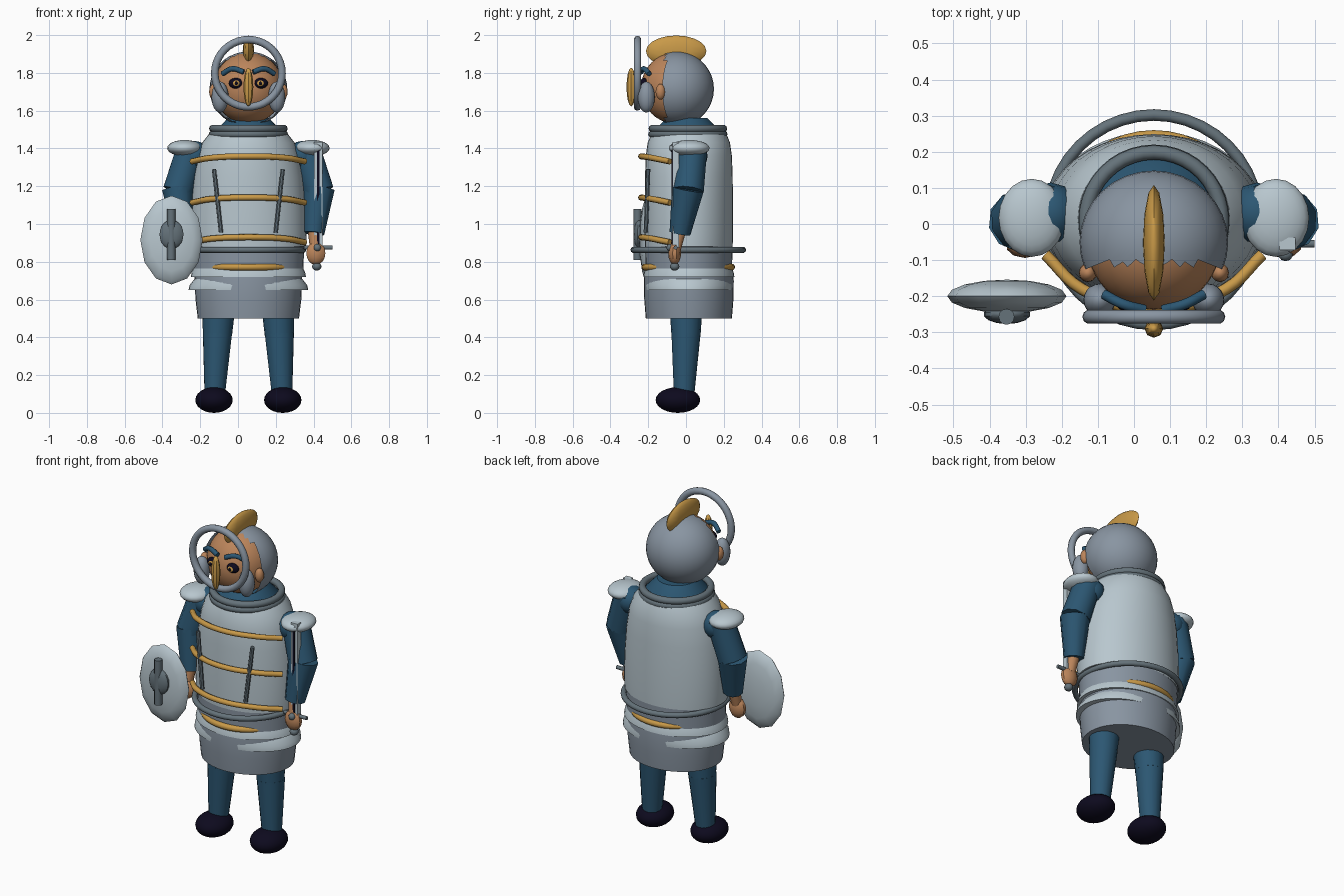
import bpy, bmesh, math
from mathutils import Vector, Matrix

if "Cube" in bpy.data.objects:
    bpy.data.objects.remove(bpy.data.objects["Cube"])

CX = 0.055  # centre line of the figure


def material(name, rgb):
    m = bpy.data.materials.new(name)
    m.diffuse_color = (*rgb, 1)
    m.use_nodes = True
    m.node_tree.nodes["Principled BSDF"].inputs["Base Color"].default_value = m.diffuse_color
    return m


LIGHT = material("light steel", (0.48, 0.57, 0.62))
MID = material("mid steel", (0.25, 0.30, 0.36))
DARK = material("dark steel", (0.13, 0.17, 0.195))
BLUE = material("blue cloth", (0.025, 0.095, 0.17))
SKIN = material("skin", (0.50, 0.235, 0.105))
GOLD = material("gold", (0.58, 0.32, 0.065))
BLACK = material("near black", (0.004, 0.003, 0.013))


def finish(name, bm, mat, angle=40):
    bmesh.ops.recalc_face_normals(bm, faces=bm.faces)
    me = bpy.data.meshes.new(name)
    bm.to_mesh(me)
    bm.free()
    ob = bpy.data.objects.new(name, me)
    bpy.context.collection.objects.link(ob)
    me.materials.append(mat)
    for o in bpy.context.selected_objects:
        o.select_set(False)
    ob.select_set(True)
    bpy.context.view_layer.objects.active = ob
    bpy.ops.object.shade_smooth_by_angle(angle=math.radians(angle))
    return ob


def ellipsoid(name, loc, radii, mat, u=20, v=12, cut_y=None, rot=None):
    bm = bmesh.new()
    bmesh.ops.create_uvsphere(bm, u_segments=u, v_segments=v, radius=1)
    if rot:
        bm.transform(rot)
    bm.transform(Matrix.Translation(loc) @ Matrix.Diagonal((*radii, 1)))
    if cut_y is not None:
        gone = [f for f in bm.faces if f.calc_center_median().y < cut_y]
        bmesh.ops.delete(bm, geom=gone, context='FACES')
    return finish(name, bm, mat)


def box(name, loc, size, mat):
    bm = bmesh.new()
    bmesh.ops.create_cube(bm, size=1)
    bm.transform(Matrix.Translation(loc) @ Matrix.Diagonal((*size, 1)))
    return finish(name, bm, mat)


def limb(name, a, b, r1, r2, mat, seg=16):
    a, b = Vector(a), Vector(b)
    d = b - a
    bm = bmesh.new()
    bmesh.ops.create_cone(bm, cap_ends=True, segments=seg, radius1=r1, radius2=r2, depth=d.length)
    bm.transform(Matrix.Translation((a + b) / 2) @ d.to_track_quat('Z', 'Y').to_matrix().to_4x4())
    return finish(name, bm, mat)


def lathe(name, profile, mat, cy=0.015, seg=40):
    """Elliptical lathe; profile rows are (half width, half depth, height)."""
    bm = bmesh.new()
    rings = []
    for rx, ry, z in profile:
        rings.append([bm.verts.new((CX + rx * math.cos(t), cy + ry * math.sin(t), z))
                      for t in (2 * math.pi * i / seg for i in range(seg))])
    for lo, hi in zip(rings, rings[1:]):
        for i in range(seg):
            j = (i + 1) % seg
            bm.faces.new((lo[i], lo[j], hi[j], hi[i]))
    bm.faces.new(rings[0])
    bm.faces.new(rings[-1])
    return finish(name, bm, mat)


def ring(name, loc, rx, ry, minor, mat, upright=False, minor_z=None):
    bpy.ops.mesh.primitive_torus_add(major_segments=40, minor_segments=10, major_radius=1, minor_radius=0.1)
    src = bpy.context.object
    bm = bmesh.new()
    bm.from_mesh(src.data)
    bpy.data.objects.remove(src)
    # rebuild the tube thickness independently of the ellipse size
    for v in bm.verts:
        r = math.hypot(v.co.x, v.co.y)
        ux, uy, k = v.co.x / r, v.co.y / r, (r - 1) / 0.1
        v.co = (ux * (rx + k * minor), uy * (ry + k * minor), v.co.z * 10 * (minor_z or minor))
    if upright:
        bm.transform(Matrix.Rotation(math.pi / 2, 4, 'X'))
    bm.transform(Matrix.Translation(loc))
    return finish(name, bm, mat, 60)


def tube(name, pts, r, mat):
    cu = bpy.data.curves.new(name, 'CURVE')
    cu.dimensions = '3D'
    cu.bevel_depth, cu.bevel_resolution, cu.use_fill_caps = r, 2, True
    cu.resolution_u = 5
    sp = cu.splines.new('BEZIER')
    sp.bezier_points.add(len(pts) - 1)
    for p, co in zip(sp.bezier_points, pts):
        p.co = co
        p.handle_left_type = p.handle_right_type = 'AUTO'
    ob = bpy.data.objects.new(name, cu)
    bpy.context.collection.objects.link(ob)
    cu.materials.append(mat)


# Torso armour and skirt
lathe("breastplate", [(0.305, 0.232, 0.88), (0.308, 0.234, 0.95), (0.303, 0.234, 1.1),
                      (0.29, 0.232, 1.25), (0.27, 0.228, 1.36), (0.245, 0.218, 1.43),
                      (0.21, 0.20, 1.475)], LIGHT)
lathe("waist", [(0.29, 0.228, 0.74), (0.296, 0.232, 0.89)], MID)
lathe("skirt", [(0.268, 0.228, 0.50), (0.28, 0.236, 0.60), (0.285, 0.238, 0.70), (0.285, 0.232, 0.76)], MID)
lathe("upper_skirt_plate", [(0.305, 0.241, 0.72), (0.30, 0.237, 0.745), (0.285, 0.225, 0.775)], LIGHT)
lathe("lower_skirt_plate", [(0.317, 0.234, 0.65), (0.312, 0.236, 0.675), (0.285, 0.23, 0.71)], LIGHT)
ring("waist_ring", (CX, 0.012, 0.863), 0.29, 0.29, 0.016, DARK)
ring("belt", (CX, 0.012, 0.772), 0.245, 0.23, 0.018, GOLD)

# Collar and neck
for z, r, t in ((1.505, 0.188, 0.02), (1.475, 0.19, 0.02)):
    ring("collar_ring", (CX, 0.01, z), r, r, t, DARK)
lathe("neck", [(0.19, 0.19, 1.46), (0.18, 0.18, 1.485), (0.11, 0.11, 1.56)], BLUE, 0.005)

# Gold chest bands
for z in (1.358, 1.14, 0.93):
    tube("chest_band", [(CX + x, y, z + dz) for x, y, dz in
                        ((-0.30, -0.085, -0.027), (-0.20, -0.18, -0.008), (0, -0.238, 0),
                         (0.20, -0.18, -0.008), (0.30, -0.085, -0.027))], 0.016, GOLD)

# Head
ellipsoid("head", (CX, -0.052, 1.72), (0.186, 0.186, 0.19), SKIN, 32, 20)
ellipsoid("helmet", (CX, -0.05, 1.715), (0.206, 0.198, 0.198), MID, 32, 18, cut_y=-0.108)
ellipsoid("crest", (CX, -0.052, 1.915), (0.03, 0.16, 0.083), GOLD, 12, 10)
ring("visor_ring", (CX, -0.257, 1.798), 0.178, 0.178, 0.02, MID, upright=True)
ellipsoid("nose_guard", (CX, -0.29, 1.725), (0.026, 0.025, 0.102), GOLD, 8, 8)

turn = Matrix.Rotation(math.pi / 2, 4, 'X')
for s in (-1, 1):
    def P(x, y, z):
        return (CX + s * x, y, z)

    # Face and helmet sides
    ellipsoid("cheek_guard", P(0.15, -0.21, 1.672), (0.045, 0.045, 0.082), MID)
    ellipsoid("ear", P(0.183, -0.135, 1.70), (0.025, 0.026, 0.042), SKIN, 12, 8)
    ellipsoid("eye", P(0.066, -0.222, 1.745), (0.038, 0.022, 0.028), BLACK)
    ellipsoid("iris", P(0.064, -0.243, 1.745), (0.018, 0.006, 0.016), GOLD, 12, 8)
    ellipsoid("pupil", P(0.064, -0.248, 1.745), (0.009, 0.005, 0.009), BLACK, 10, 6)
    tube("eyebrow", [P(0.025, -0.238, 1.805), P(0.085, -0.222, 1.822), P(0.138, -0.195, 1.795)], 0.014, BLUE)

    # Dark ribs on the chest
    limb("chest_rib", P(0.182, -0.2, 1.29), P(0.145, -0.213, 0.955), 0.012, 0.012, DARK, 8)

    # Arms
    ellipsoid("pauldron", P(0.338, 0.017, 1.402), (0.092, 0.108, 0.043), LIGHT)
    ellipsoid("shoulder_joint", P(0.285, 0.03, 1.36), (0.08, 0.085, 0.08), BLUE, 12, 8)
    limb("upper_arm", P(0.302, 0.035, 1.41), P(0.372, 0.01, 1.175), 0.078, 0.084, BLUE, 10)
    limb("forearm", P(0.374, 0.01, 1.185), P(0.348, -0.032, 0.95), 0.085, 0.056, BLUE, 10)
    ellipsoid("hand", P(0.357, -0.06, 0.845), (0.053, 0.034, 0.062), SKIN, 10, 8)
    limb("wrist", P(0.35, -0.035, 0.96), P(0.356, -0.055, 0.87), 0.035, 0.03, SKIN, 10)

    # Legs
    limb("thigh", P(0.155, 0.0, 0.60), P(0.164, 0.0, 0.41), 0.09, 0.077, BLUE)
    limb("shin", P(0.164, 0.0, 0.42), P(0.178, -0.01, 0.10), 0.078, 0.055, BLUE)
    ellipsoid("shoe", P(0.182, -0.043, 0.068), (0.099, 0.118, 0.068), BLACK)

# Shield with boss and upright bar
ellipsoid("shield", (-0.352, -0.20, 0.915), (0.165, 0.046, 0.235), LIGHT, 12, 8, rot=turn)
ellipsoid("shield_boss", (-0.352, -0.25, 0.945), (0.065, 0.027, 0.077), DARK, 14, 10)
limb("shield_bar", (-0.353, -0.257, 0.81), (-0.353, -0.257, 1.08), 0.022, 0.022, DARK, 12)

# Sword held upright
box("sword_blade", (0.425, -0.055, 1.155), (0.044, 0.034, 0.56), LIGHT)
box("sword_fuller", (0.425, -0.0735, 1.155), (0.012, 0.005, 0.52), BLACK)
limb("sword_guard", (0.35, -0.055, 0.875), (0.50, -0.055, 0.875), 0.011, 0.011, DARK, 10)
limb("sword_grip", (0.42, -0.06, 0.87), (0.417, -0.06, 0.77), 0.014, 0.014, DARK, 10)
ellipsoid("sword_pommel", (0.417, -0.06, 0.775), (0.025, 0.025, 0.022), DARK, 12, 8)
ellipsoid("guard_knob", (0.42, -0.085, 0.875), (0.02, 0.018, 0.02), DARK, 10, 8)
